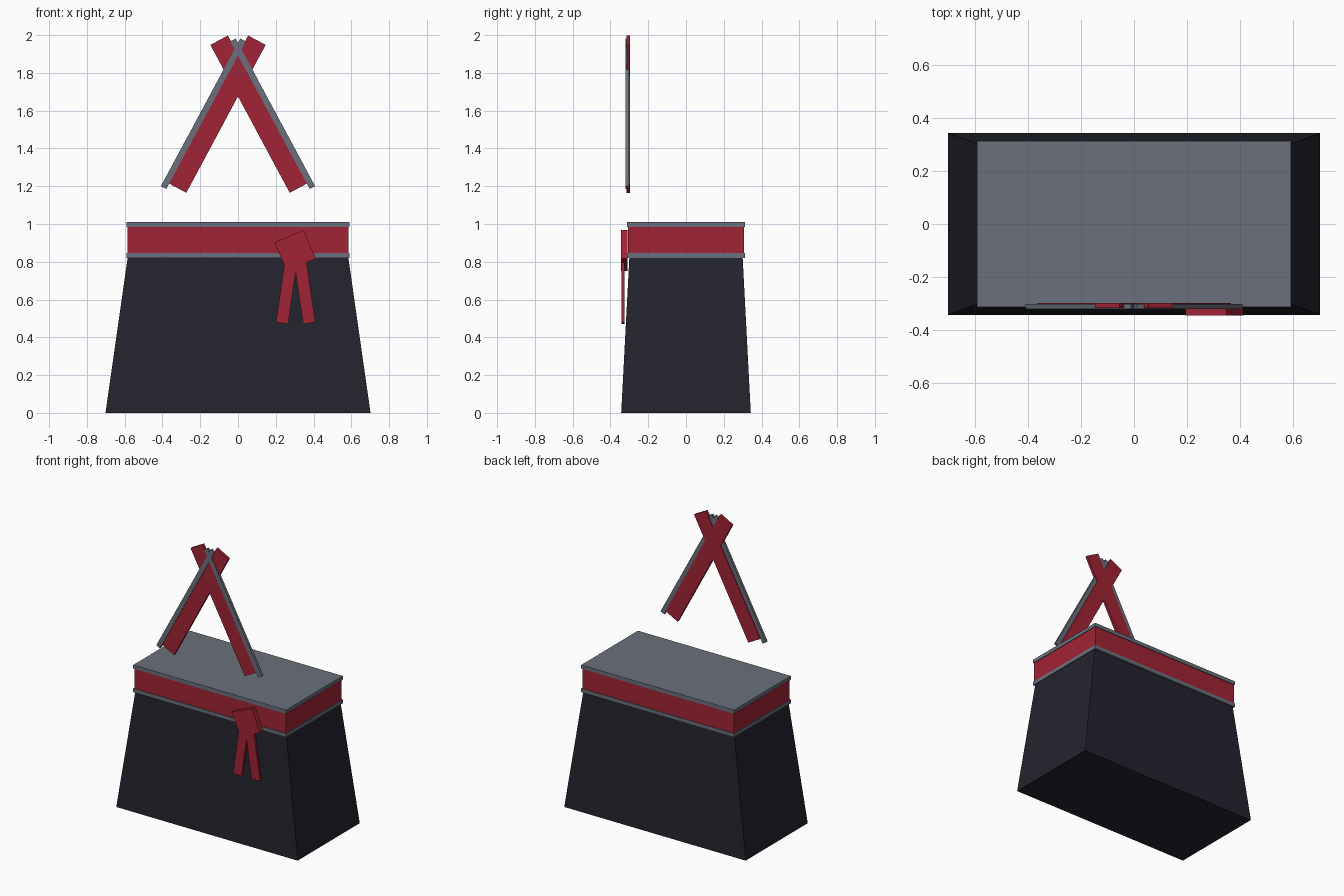
import bpy, bmesh, math
from mathutils import Matrix, Vector

cube = bpy.data.objects.get("Cube")
if cube:
    bpy.data.objects.remove(cube, do_unlink=True)


def material(name, rgb):
    m = bpy.data.materials.new(name)
    m.use_nodes = True
    m.diffuse_color = (*rgb, 1)
    m.node_tree.nodes["Principled BSDF"].inputs["Base Color"].default_value = (*rgb, 1)
    return m


red = material("crimson", (0.36, 0.017, 0.035))
grey = material("slate grey", (0.145, 0.162, 0.2))
navy = material("dark navy", (0.017, 0.017, 0.028))


def box(name, center, size, mat, angle=0.0, top_scale=(1, 1)):
    """Box turned by angle in the xz plane, with an optional taper at the top."""
    bm = bmesh.new()
    bmesh.ops.create_cube(bm, size=1)
    for v in bm.verts:
        if v.co.z > 0:
            v.co.x *= top_scale[0]
            v.co.y *= top_scale[1]
    turn = Matrix.Rotation(angle, 4, 'Y') @ Matrix.Diagonal((*size, 1))
    bmesh.ops.transform(bm, matrix=turn, verts=bm.verts)
    mesh = bpy.data.meshes.new(name)
    bm.to_mesh(mesh)
    bm.free()
    mesh.materials.append(mat)
    obj = bpy.data.objects.new(name, mesh)
    obj.location = center
    bpy.context.collection.objects.link(obj)
    return obj


def strip(name, start, end, width, y_front, y_back, mat):
    """Flat bar running between two (x, z) points."""
    a, b = Vector(start), Vector(end)
    d, mid = b - a, (a + b) / 2
    return box(name, (mid.x, (y_front + y_back) / 2, mid.y),
               (width, y_back - y_front, d.length), mat, math.atan2(d.x, d.y))


# Skirt
box("skirt", (0, 0, 0.41), (1.403, 0.686, 0.82), navy, top_scale=(0.833, 0.875))

# Belt with its two trims
box("belt", (0, 0, 0.915), (1.172, 0.616, 0.15), red)
for name, z in (("belt_lower_trim", 0.833), ("belt_upper_trim", 0.998)):
    box(name, (0, 0, z), (1.182, 0.626, 0.026), grey)

# Crossed collar bands with edging
for side, s in (("right", -1), ("left", 1)):
    strip(side + "_collar_band", (s * 0.32, 1.19), (s * -0.10, 1.973), 0.105,
          -0.316, -0.297, red)
    strip(side + "_collar_edging", (s * 0.394, 1.193), (s * -0.026, 1.974), 0.032,
          -0.32, -0.302, grey)

# Sash knot and its two hanging tails
box("sash_knot", (0.303, -0.327, 0.86), (0.168, 0.034, 0.165), red, math.radians(-23))
for side, s in (("right", -1), ("left", 1)):
    strip(side + "_sash_tail", (0.305 + s * 0.072, 0.475), (0.305 + s * 0.022, 0.82),
          0.065, -0.342, -0.325, red)
